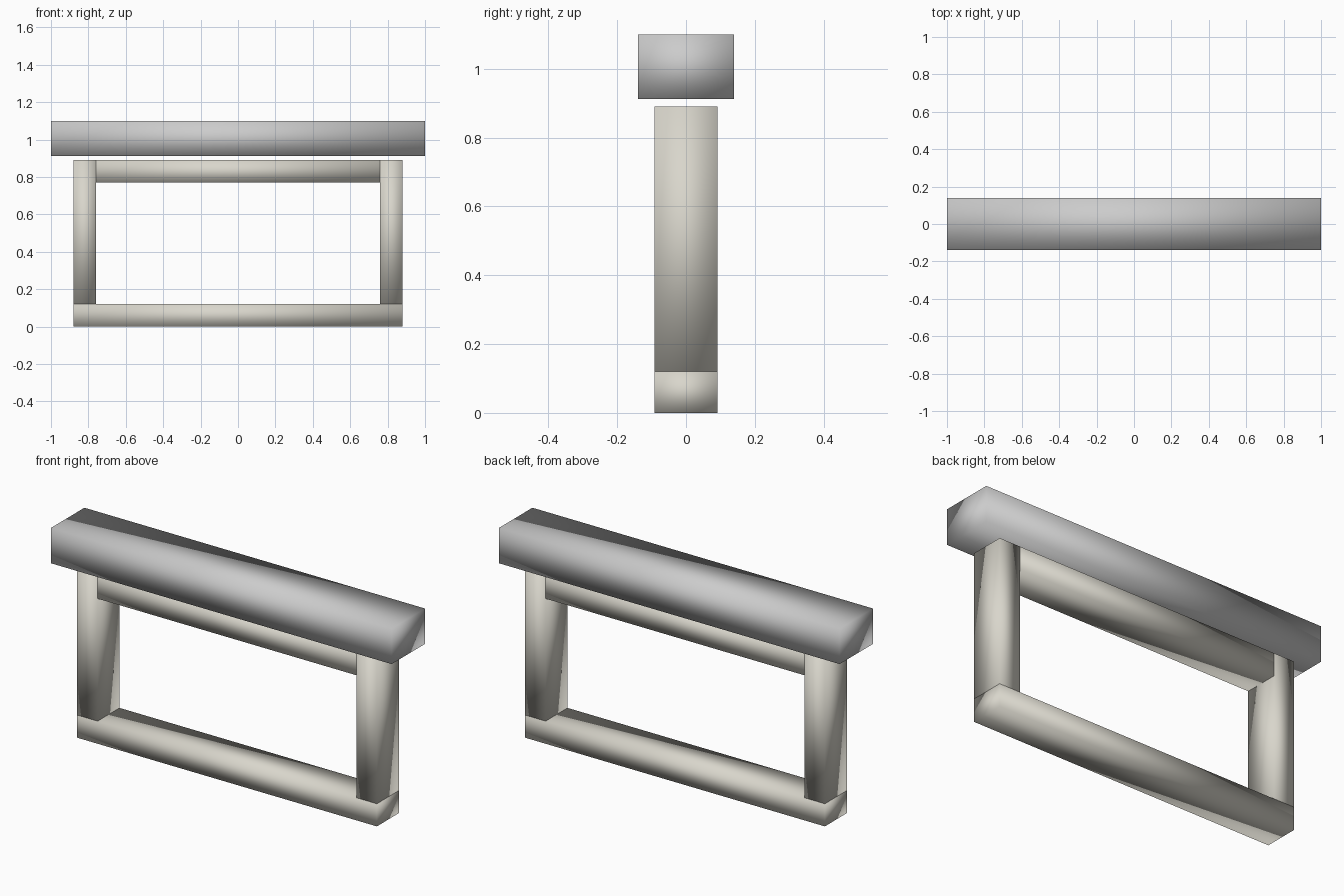
import bpy

if "Cube" in bpy.data.objects:
    bpy.data.objects.remove(bpy.data.objects["Cube"])


def material(name, color):
    mat = bpy.data.materials.new(name)
    mat.diffuse_color = color
    mat.use_nodes = True
    mat.node_tree.nodes["Principled BSDF"].inputs["Base Color"].default_value = mat.diffuse_color
    return mat


def block(name, x, y, z, mat=None):
    """Smooth-shaded box from (min, max) extents on each axis."""
    bpy.ops.mesh.primitive_cube_add(size=1)
    ob = bpy.context.object
    ob.name = name
    ob.location = [(a + b) / 2 for a, b in (x, y, z)]
    ob.scale = [b - a for a, b in (x, y, z)]
    bpy.ops.object.transform_apply(location=False, rotation=False, scale=True)
    bpy.ops.object.shade_smooth()
    if mat:
        ob.data.materials.append(mat)
    return ob


stone = material("pale_stone", (0.69, 0.67, 0.60, 1))
depth = (-0.092, 0.092)
half, bar, height = 0.88, 0.12, 0.89
inner = half - bar

# Rectangular frame: sill, two posts and head rail
block("bottom_rail", (-half, half), depth, (0, bar), stone)
block("left_post", (-half, -inner), depth, (bar, height), stone)
block("right_post", (inner, half), depth, (bar, height), stone)
block("top_rail", (-inner, inner), depth, (height - bar, height), stone)

# Wide lintel hovering just above the frame
block("lintel", (-1, 1), (-0.14, 0.14), (0.912, 1.10),
      material("grey_stone", (0.63, 0.63, 0.61, 1)))
